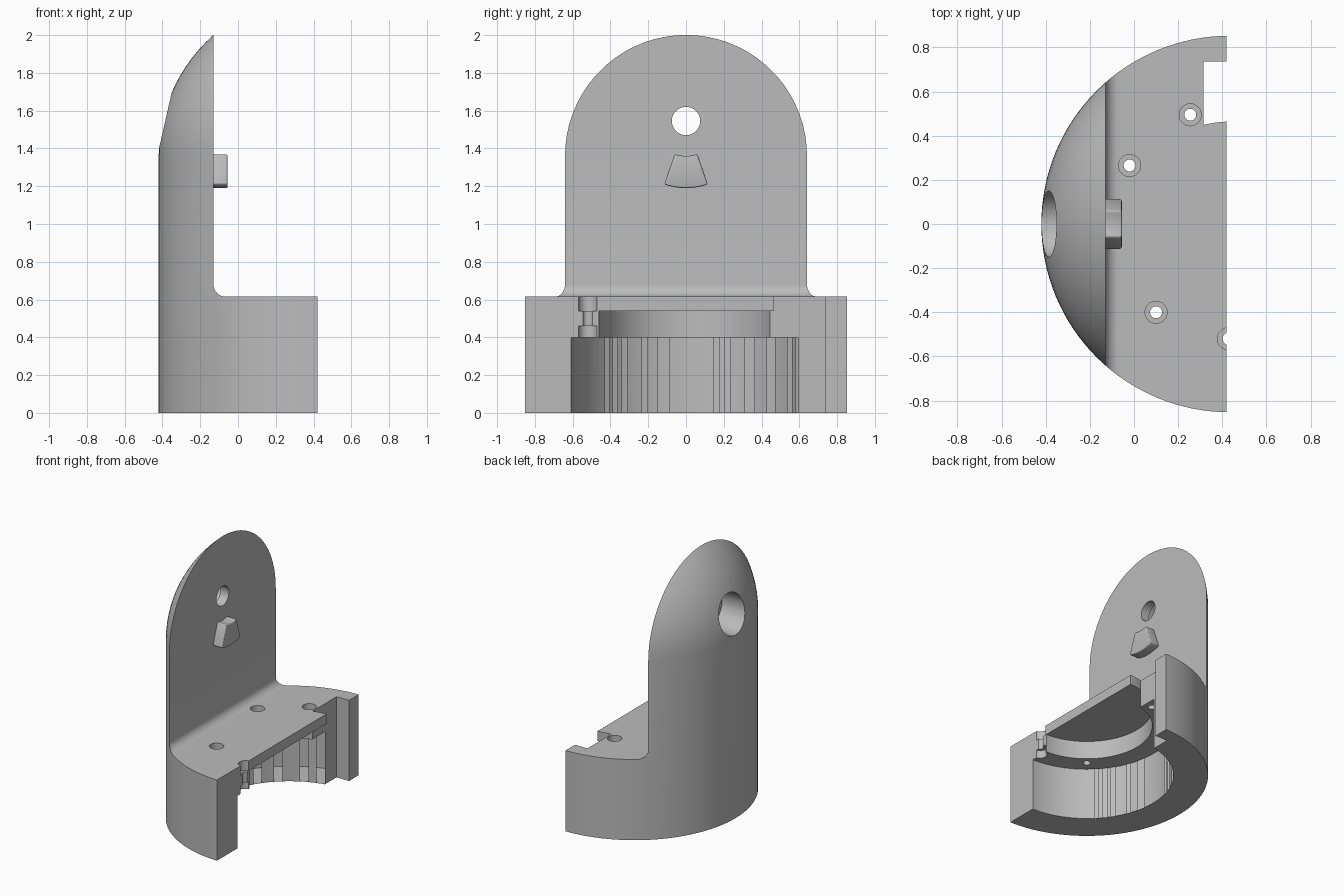
import bpy, bmesh, math
from mathutils import Matrix, Vector

cube = bpy.data.objects.get("Cube")
if cube:
    bpy.data.objects.remove(cube, do_unlink=True)

CX, R, DOME_Z = 0.433, 0.853, 1.36   # axis, outer radius, dome centre height
FACE, DECK, CUT = -0.13, 0.615, 0.42  # upright face, base top, section plane
HOLE_Z = 1.545

grey = bpy.data.materials.new("Plain grey")
grey.use_nodes = True
grey.diffuse_color = (0.5, 0.5, 0.5, 1)
grey.node_tree.nodes["Principled BSDF"].inputs["Base Color"].default_value = (0.5, 0.5, 0.5, 1)


def finish(name, bm):
    bmesh.ops.recalc_face_normals(bm, faces=bm.faces)
    mesh = bpy.data.meshes.new(name)
    bm.to_mesh(mesh)
    bm.free()
    mesh.materials.append(grey)
    obj = bpy.data.objects.new(name, mesh)
    bpy.context.collection.objects.link(obj)
    return obj


def prism(name, points, direction):
    """Extrude a closed outline along a direction."""
    bm = bmesh.new()
    face = bm.faces.new([bm.verts.new(p) for p in points])
    new = bmesh.ops.extrude_face_region(bm, geom=[face])["geom"]
    verts = [v for v in new if isinstance(v, bmesh.types.BMVert)]
    bmesh.ops.translate(bm, verts=verts, vec=Vector(direction))
    return finish(name, bm)


def cylinder(name, x, y, z0, z1, radius, segments=32):
    bm = bmesh.new()
    bmesh.ops.create_cone(bm, cap_ends=True, segments=segments, radius1=radius,
                          radius2=radius, depth=z1 - z0,
                          matrix=Matrix.Translation((x, y, (z0 + z1) / 2)))
    return finish(name, bm)


def cross_bore(name, x0, x1, radius):
    bm = bmesh.new()
    place = Matrix.Translation(((x0 + x1) / 2, 0, HOLE_Z)) @ Matrix.Rotation(math.pi / 2, 4, 'Y')
    bmesh.ops.create_cone(bm, cap_ends=True, segments=48, radius1=radius,
                          radius2=radius, depth=x1 - x0, matrix=place)
    return finish(name, bm)


def boolean(target, tool, operation='DIFFERENCE'):
    tool.hide_render = True
    mod = target.modifiers.new("cut", 'BOOLEAN')
    mod.operation, mod.object, mod.solver = operation, tool, 'EXACT'
    bpy.context.view_layer.objects.active = target
    bpy.ops.object.modifier_apply(modifier=mod.name)
    bpy.data.objects.remove(tool, do_unlink=True)


def smooth(obj):
    bpy.ops.object.select_all(action='DESELECT')
    obj.select_set(True)
    bpy.context.view_layer.objects.active = obj
    bpy.ops.object.shade_smooth_by_angle(angle=math.radians(25))


# Domed round body, turned about its axis
bm = bmesh.new()
outline = [(0, 0), (R, 0)]
for i in range(25):
    a = math.pi / 2 * i / 24
    outline.append((R * math.cos(a), DOME_Z + R * math.sin(a)))
verts = [bm.verts.new((CX + r, 0, z)) for r, z in outline]
edges = [bm.edges.new(pair) for pair in zip(verts, verts[1:])]
bmesh.ops.spin(bm, geom=verts + edges, cent=(CX, 0, 0), axis=(0, 0, 1),
               angle=2 * math.pi, steps=128)
bmesh.ops.remove_doubles(bm, verts=bm.verts, dist=0.0005)
body = finish("bracket_body", bm)

# L-shaped side profile with a fillet between deck and upright
fillet = 0.065
profile = [(-1, -0.5), (CUT, -0.5), (CUT, DECK)]
for i in range(9):
    a = math.pi / 2 * (3 - i / 8)
    profile.append((FACE + fillet + fillet * math.cos(a), DECK + fillet + fillet * math.sin(a)))
profile += [(FACE, 2.5), (-1, 2.5)]
boolean(body, prism("profile_cutter", [(x, -1, z) for x, z in profile], (0, 2, 0)), 'INTERSECT')

# Stepped round cavity under the deck
boolean(body, cylinder("lower_cavity", CX, 0, -0.2, 0.4, 0.608, 128))
boolean(body, cylinder("upper_cavity", CX, 0, 0.3, 0.54, 0.46, 128))

# Corner notch that leaves the round lip of the deck
notch = prism("notch_cutter", [(0.315, 0.4, -0.2), (0.6, 0.4, -0.2),
                               (0.6, 0.737, -0.2), (0.315, 0.737, -0.2)], (0, 0, 1.2))
boolean(notch, cylinder("lip_keeper", CX, 0, 0.54, 1.5, 0.464, 128))
boolean(body, notch)

# Counterbored screw holes around the deck
for x, y in [(0.255, 0.495), (-0.02, 0.265), (0.1, -0.4), (0.428, -0.52)]:
    boolean(body, cylinder("screw_bore", x, y, 0.3, 0.8, 0.027))
    boolean(body, cylinder("screw_head_recess", x, y, 0.54, 0.8, 0.05))
boolean(body, cylinder("screw_foot_recess", 0.428, -0.52, 0.3, 0.46, 0.05))

# Through hole in the upright with a wide recess on the outside
boolean(body, cross_bore("through_bore", -0.8, 0.1, 0.075))
boolean(body, cross_bore("outer_recess", -0.8, -0.2, 0.15))
smooth(body)

# Sector-shaped key below the hole
sector = []
for radius, sign in [(0.355, 1), (0.185, -1)]:
    for i in range(9):
        a = sign * math.radians(19) * (i / 4 - 1)
        sector.append((FACE - 0.02, radius * math.sin(a), HOLE_Z - radius * math.cos(a)))
key = prism("locating_key", sector, (0.095, 0, 0))
bevel = key.modifiers.new("soft edges", 'BEVEL')
bevel.width, bevel.segments = 0.01, 3
bevel.limit_method, bevel.angle_limit = 'ANGLE', math.radians(40)
bpy.context.view_layer.objects.active = key
bpy.ops.object.modifier_apply(modifier=bevel.name)
smooth(key)
